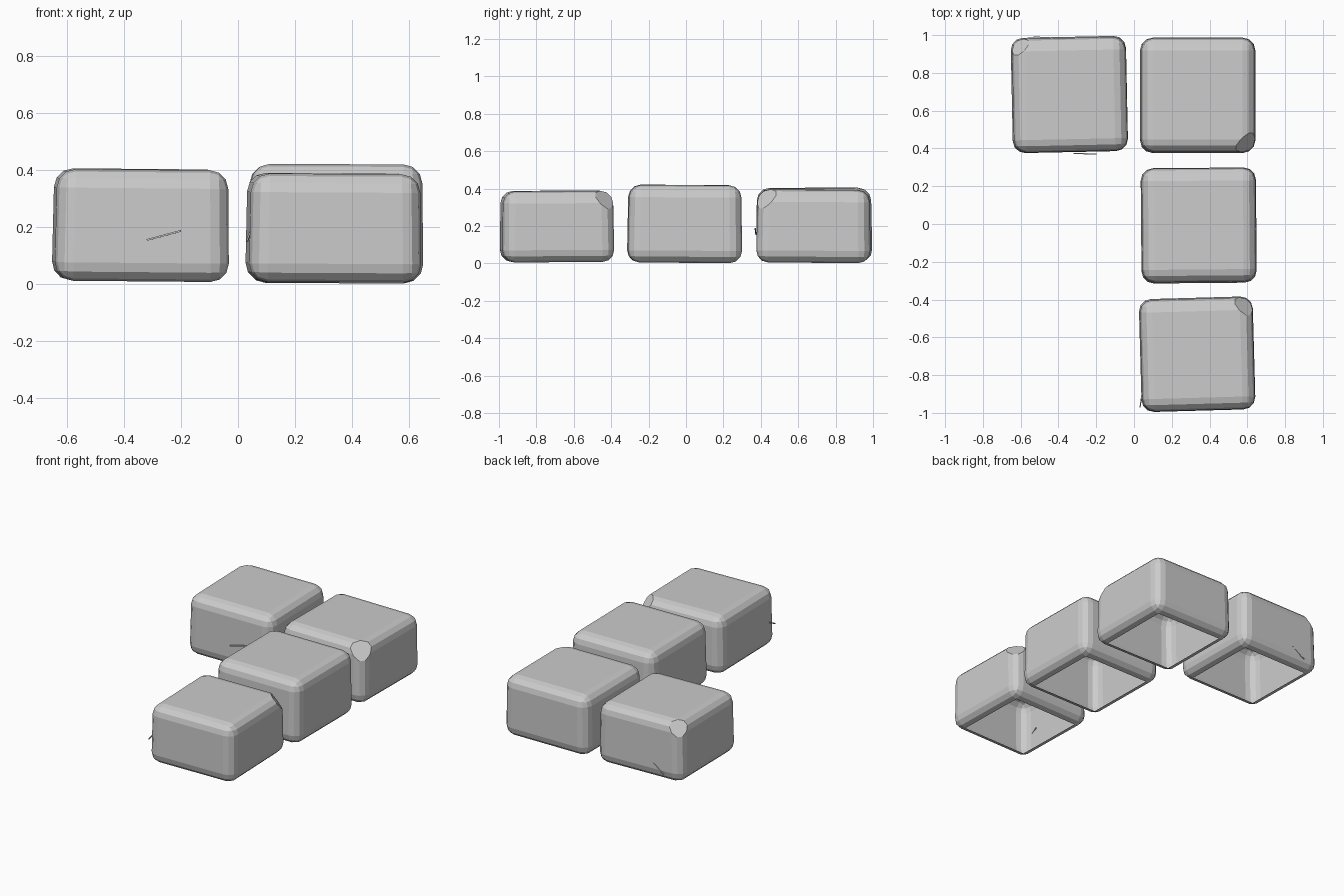
import bpy
import bmesh
from math import radians
from mathutils import Matrix, Vector

cube = bpy.data.objects.get("Cube")
if cube:
    bpy.data.objects.remove(cube, do_unlink=True)

grey = bpy.data.materials.new("stone_grey")
grey.use_nodes = True
colour = (0.6, 0.6, 0.6, 1)
grey.diffuse_color = colour
grey.node_tree.nodes["Principled BSDF"].inputs["Base Color"].default_value = colour


def finish(name, bm):
    mesh = bpy.data.meshes.new(name)
    bm.to_mesh(mesh)
    bm.free()
    mesh.materials.append(grey)
    obj = bpy.data.objects.new(name, mesh)
    bpy.context.collection.objects.link(obj)
    return obj


def block(name, centre, size, turn, tilt, chip=None):
    """Bevelled stone, wider at the foot, hollow underneath, with one chipped corner."""
    bm = bmesh.new()
    bmesh.ops.create_cube(bm, size=1)
    for v in bm.verts:
        v.co = Vector(a * b for a, b in zip(v.co, size))
        v.co.xy *= 0.98 if v.co.z > 0 else 1.0
    bmesh.ops.bevel(bm, geom=bm.edges[:], offset=0.065, segments=3,
                    profile=0.5, affect='EDGES')
    # open underside
    bottom = min(bm.faces, key=lambda f: f.calc_center_median().z)
    bmesh.ops.delete(bm, geom=[bottom], context='FACES')
    spin = (Matrix.Rotation(radians(turn), 4, 'Z')
            @ Matrix.Rotation(radians(tilt[0]), 4, 'X')
            @ Matrix.Rotation(radians(tilt[1]), 4, 'Y'))
    bmesh.ops.transform(bm, matrix=Matrix.Translation(centre) @ spin, verts=bm.verts)
    # chipped top corner
    if chip:
        point, normal = chip
        cut = bmesh.ops.bisect_plane(
            bm, geom=bm.verts[:] + bm.edges[:] + bm.faces[:],
            plane_co=point, plane_no=normal, clear_outer=True)
        rim = [e for e in cut["geom_cut"] if isinstance(e, bmesh.types.BMEdge)]
        bmesh.ops.contextual_create(bm, geom=rim)
    bmesh.ops.recalc_face_normals(bm, faces=bm.faces)
    return finish(name, bm)


def splinter(name, start, end):
    """Thin sliver sticking out of a wall."""
    start, end = Vector(start), Vector(end)
    bm = bmesh.new()
    bmesh.ops.create_cube(bm, size=1)
    aim = (end - start).to_track_quat('X', 'Z').to_matrix().to_4x4()
    bmesh.ops.transform(
        bm, verts=bm.verts,
        matrix=Matrix.Translation((start + end) / 2) @ aim
        @ Matrix.Diagonal(((end - start).length, 0.006, 0.006, 1)))
    return finish(name, bm)


# four stones in an L layout
block("corner_block_front", (0.335, -0.69, 0.198), (0.605, 0.60, 0.38), 1.6, (0.3, 0.3),
      ((0.577, -0.437, 0.350), (1, 1, 1)))
block("middle_block", (0.343, -0.007, 0.212), (0.612, 0.612, 0.415), 0.5, (-0.3, 0.2))
block("corner_block_back", (0.338, 0.682, 0.2), (0.612, 0.612, 0.39), 0, (-0.4, 0.3),
      ((0.595, 0.435, 0.352), (1, -1, 1)))
block("side_block", (-0.341, 0.685, 0.207), (0.612, 0.612, 0.392), 1.2, (0.3, 0.5),
      ((-0.603, 0.935, 0.366), (-1, 1, 1)))

# loose slivers in the walls
splinter("splinter_side_front", (-0.32, 0.374, 0.155), (-0.20, 0.37, 0.187))
splinter("splinter_side_back", (-0.43, 0.985, 0.13), (-0.53, 0.99, 0.06))
splinter("splinter_front_side", (0.032, -0.97, 0.15), (0.045, -0.88, 0.19))
